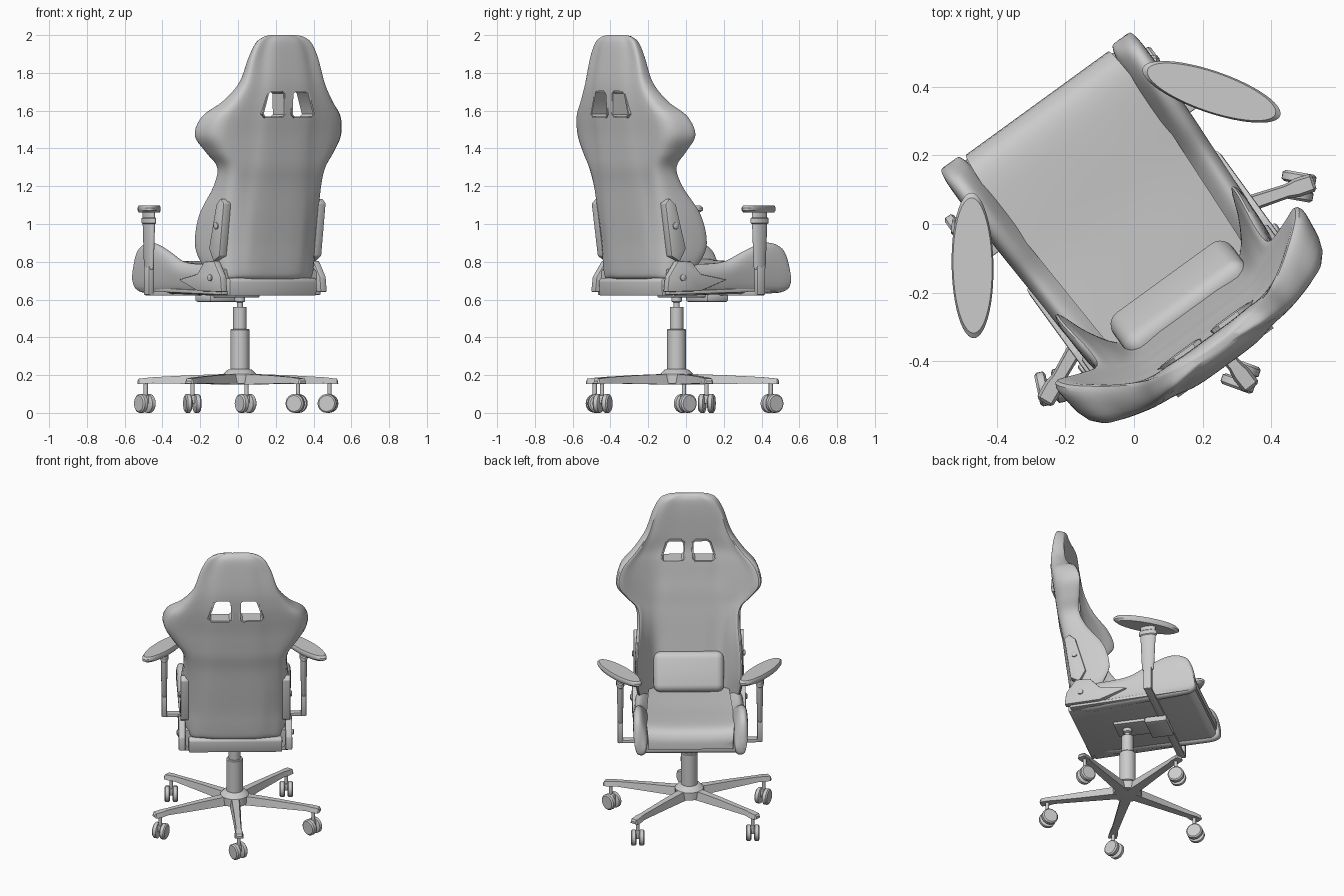
import bpy, bmesh
from math import sin, cos, pi, radians
from mathutils import Matrix, Vector

if "Cube" in bpy.data.objects:
    bpy.data.objects.remove(bpy.data.objects["Cube"])

# Chair is built facing local +y around its column, then turned into place
WORLD = Matrix.Translation((0.01, -0.05, 0)) @ Matrix.Rotation(radians(36), 4, 'Z')


def spline(pts, n, closed=False):
    """Catmull-Rom interpolation of equal-length rows."""
    p = [Vector(q) for q in pts]
    k, out = len(p), []
    get = (lambda i: p[i % k]) if closed else (lambda i: p[max(0, min(k - 1, i))])
    for i in range(k if closed else k - 1):
        a, b, c, d = (get(i + j) for j in (-1, 0, 1, 2))
        for j in range(n):
            t = j / n
            out.append(0.5 * (2 * b + (c - a) * t + (2 * a - 5 * b + 4 * c - d) * t * t
                              + (3 * b - a - 3 * c + d) * t ** 3))
    if not closed:
        out.append(p[-1])
    return out


def loft(name, rings, M=Matrix(), wrap=False, bevel=0, segs=2):
    """Skin closed rings; cap the ends or wrap round into a tube."""
    bm = bmesh.new()
    vs = [[bm.verts.new(M @ Vector(p)) for p in r] for r in rings]
    n = len(vs[0])
    pairs = list(zip(vs, vs[1:])) + ([(vs[-1], vs[0])] if wrap else [])
    for a, b in pairs:
        for i in range(n):
            bm.faces.new((a[i], a[(i + 1) % n], b[(i + 1) % n], b[i]))
    if not wrap:
        bm.faces.new(vs[0])
        bm.faces.new(vs[-1])
    bmesh.ops.recalc_face_normals(bm, faces=bm.faces)
    if bevel:
        bmesh.ops.bevel(bm, geom=bm.edges[:], offset=bevel, segments=segs,
                        profile=0.5, affect='EDGES', clamp_overlap=True)
    me = bpy.data.meshes.new(name)
    bm.to_mesh(me)
    bm.free()
    ob = bpy.data.objects.new(name, me)
    ob.matrix_world = WORLD
    bpy.context.collection.objects.link(ob)
    return ob


def lathe(name, prof, M=Matrix(), n=32):
    return loft(name, [[(r * cos(2 * pi * i / n), r * sin(2 * pi * i / n), z)
                        for i in range(n)] for r, z in prof], M)


def box(name, c, s, M=Matrix(), bevel=0, segs=2):
    x, y, z = (v / 2 for v in s)
    quad = [(-x, -y), (x, -y), (x, y), (-x, y)]
    return loft(name, [[(a, b, h) for a, b in quad] for h in (-z, z)],
                M @ Matrix.Translation(c), bevel=bevel, segs=segs)


def side_plate(name, pts, x0, x1, bevel=0.006):
    return loft(name, [[(x, y, z) for y, z in pts] for x in (x0, x1)], bevel=bevel)


def mirrored(half):
    """Mirror a half section whose first and last points lie on the centre line."""
    return half + [(-p[0],) + tuple(p[1:]) for p in half[-2:0:-1]]


# Backrest: z, half width, panel half width, rear depth, front depth, wing tip depth
levels = [(.71, .27, .19, .30, .21, .19), (.73, .295, .20, .315, .215, .13),
          (.80, .318, .2, .325, .22, .07), (.90, .328, .2, .335, .235, .035),
          (1.05, .328, .2, .355, .255, .075), (1.2, .315, .2, .375, .275, .18),
          (1.3, .325, .2, .395, .29, .225), (1.38, .385, .2, .405, .30, .21),
          (1.47, .44, .2, .415, .315, .19), (1.57, .418, .2, .43, .33, .225),
          (1.65, .335, .19, .44, .345, .29), (1.75, .262, .17, .445, .345, .335),
          (1.88, .217, .15, .435, .345, .355), (1.96, .175, .12, .425, .35, .365),
          (1.99, .13, .08, .412, .362, .375), (2.0, .085, .05, .40, .375, .38)]
rings = []
for z, h, p, dr, df, dt in spline(levels, 5):
    e = min(.05, (dr - dt) * .5)
    half = [(0, -dr), (p * .6, -dr + .002), (p, -dr + min(.016, e * .4)),
            (p + (h - p) * .82, -(.25 * dt + .75 * dr)), (h, -dt - e),
            (h - .015, -dt), (p + (h - p) * .55, -(dt + df) / 2),
            (p, -df), (p * .5, -df - .003), (0, -df - .003)]
    rings.append([(q.x, q.y, min(z, 2)) for q in spline(mirrored(half), 4, True)])
back = loft("backrest", rings)

# Two harness openings with raised rims
for s in (-1, 1):
    def opening(o, y):
        return [(s * a, y, z) for a, z in (
            (.028 - o, 1.58), (.04, 1.57 - o), (.15, 1.57 - o), (.162 + o, 1.582),
            (.128 + o, 1.69), (.115, 1.70 + o), (.045, 1.70 + o), (.032 - o, 1.69))]
    cut = loft("opening_cutter", [opening(.004, -.6), opening(.004, -.2)])
    mod = back.modifiers.new("opening", 'BOOLEAN')
    mod.object, mod.solver = cut, 'EXACT'
    bpy.context.view_layer.objects.active = back
    bpy.ops.object.modifier_apply(modifier=mod.name)
    bpy.data.objects.remove(cut)
    loft("opening_rim", [opening(.01, -.438), opening(.01, -.336),
                         opening(0, -.336), opening(0, -.438)], wrap=True)

# Lumbar pillow
tilt = Matrix.Translation((0, -.228, .875)) @ Matrix.Rotation(radians(24), 4, 'X')
box("lumbar_pillow", (0, 0, 0), (.43, .13, .25), tilt, bevel=.045, segs=5)

# Seat cushion and its tray: y, top, bottom, half width
rows = [(-.28, .765, .68, .24), (-.1, .775, .68, .25), (.1, .785, .685, .26),
        (.28, .80, .69, .268), (.40, .805, .69, .268), (.46, .79, .69, .264),
        (.49, .75, .69, .26), (.497, .70, .69, .255)]
loft("seat_cushion", [[(x, v, z) for x, z in mirrored(
    [(0, t), (w * .4, t), (w * .77, t + .004), (w, t + .01), (w, b), (0, b)])]
    for v, t, b, w in spline(rows, 4)])
tray = [(-.30, .62), (.46, .648), (.485, .665), (.485, .715), (-.29, .715), (-.305, .70)]
side_plate("seat_tray", tray, -.285, .285, .008)

# Side bolsters: y, top, bottom, inner edge, outer edge
rows = [(-.27, .76, .635, .215, .315), (-.15, .785, .63, .22, .325), (0, .79, .635, .228, .332),
        (.1, .805, .638, .232, .337), (.2, .85, .642, .24, .342), (.30, .89, .645, .25, .346),
        (.38, .90, .648, .256, .348), (.45, .872, .65, .262, .348),
        (.483, .82, .655, .268, .345), (.502, .75, .665, .276, .34), (.506, .71, .68, .285, .33)]
for s in (-1, 1):
    rings = []
    for v, t, b, i, o in spline(rows, 4):
        m, w = (t + b) / 2, o - i
        sec = [(i + w * .15, b), (o - w * .25, b), (o, m), (o - w * .02, t - .03),
               (o - w * .25, t), (o - w * .6, t - .02), (i, m)]
        rings.append([(s * q.x, v, q.y) for q in spline(sec, 4, True)])
    loft("seat_bolster", rings)
    # Trim along the outer lower edge of the bolster
    side_plate("bolster_trim", [(-.28, .625), (.46, .645), (.485, .665), (-.28, .645)],
               s * .28, s * .325, .004)

    # Recline hinge: lower bracket, upper cover and bolts
    side_plate("hinge_bracket", [(-.31, .64), (-.09, .645), (.08, .705), (-.09, .735),
                                 (-.15, .80), (-.24, .805), (-.30, .72)], s * .305, s * .346)
    side_plate("hinge_cover", [(-.22, .80), (-.18, .87), (-.245, 1.10), (-.285, 1.135),
                               (-.315, 1.11), (-.275, .83)], s * .285, s * .335)
    for x, y, z in ((.343, -.21, .715), (.332, -.25, .99)):
        lathe("hinge_bolt", [(.018, 0), (.018, .01), (.012, .014)],
              Matrix.Translation((s * x, y, z)) @ Matrix.Rotation(s * pi / 2, 4, 'Y'), 16)

    # Armrest: pad, flattened tapered post and foot
    at = Matrix.Translation((s * .425, .235, 0))
    lathe("armrest_pad", [(.9, 1.06), (1, 1.072), (1, 1.086), (.93, 1.097)],
          Matrix.Translation((s * .43, .225, 0)) @ Matrix.Rotation(s * radians(35), 4, 'Z')
          @ Matrix.Diagonal((.061, .212, 1, 1)), 48)
    lathe("armrest_post", [(.026, .76), (.030, .77), (.038, 1.0), (.045, 1.005),
                           (.045, 1.03), (.038, 1.035), (.038, 1.065)],
          at @ Matrix.Diagonal((.55, 1.25, 1, 1)))
    box("armrest_foot", (0, 0, .70), (.032, .05, .15), at, bevel=.004)

# Under-seat mechanism
box("armrest_bar", (0, .235, .632), (.87, .045, .022), bevel=.004)
box("tilt_plate", (0, .08, .622), (.16, .30, .02), bevel=.004)
box("tilt_housing", (0, .20, .608), (.20, .14, .042), bevel=.012)

# Gas column and hub
lathe("gas_column", [(.05, .19), (.05, .44), (.046, .445), (.036, .445), (.036, .56),
                     (.016, .56), (.016, .585), (.028, .59), (.028, .62)])
lathe("base_hub", [(.05, .15), (.088, .155), (.088, .205), (.065, .228), (.05, .232)], n=20)

# Base arms and twin-wheel casters: world angle of arm, wheel axle angle
for ang, axle in ((18.5, 80), (86, 35), (175.5, 35), (240, 12), (308, 70)):
    A = Matrix.Rotation(radians(ang - 36), 4, 'Z')
    arm = [(.04, .034, .15, .207), (.25, .026, .153, .2), (.46, .021, .157, .189),
           (.49, .028, .155, .186), (.535, .027, .152, .181), (.543, .02, .155, .17)]
    loft("base_arm", [[(r, -w, lo), (r, w, lo), (r, w * .7, hi), (r, -w * .7, hi)]
                      for r, w, lo, hi in arm], A)
    P = A @ Matrix.Translation((.5, 0, 0))
    lathe("caster_stem", [(.011, .07), (.011, .16)], P, 12)
    W = P @ Matrix.Rotation(radians(axle - ang), 4, 'Z') @ Matrix.Translation((0, .008, 0))
    box("caster_fork", (0, 0, .072), (.022, .05, .045), W, bevel=.005)
    for s in (-1, 1):
        lathe("caster_wheel", [(.04, .008), (.05, .014), (.05, .034), (.042, .041), (.036, .041)],
              W @ Matrix.Translation((0, 0, .05)) @ Matrix.Rotation(s * pi / 2, 4, 'Y'), 24)

# Smooth shading with crisp edges
for ob in bpy.context.scene.objects:
    ob.select_set(True)
bpy.context.view_layer.objects.active = back
bpy.ops.object.shade_smooth_by_angle(angle=radians(35))
